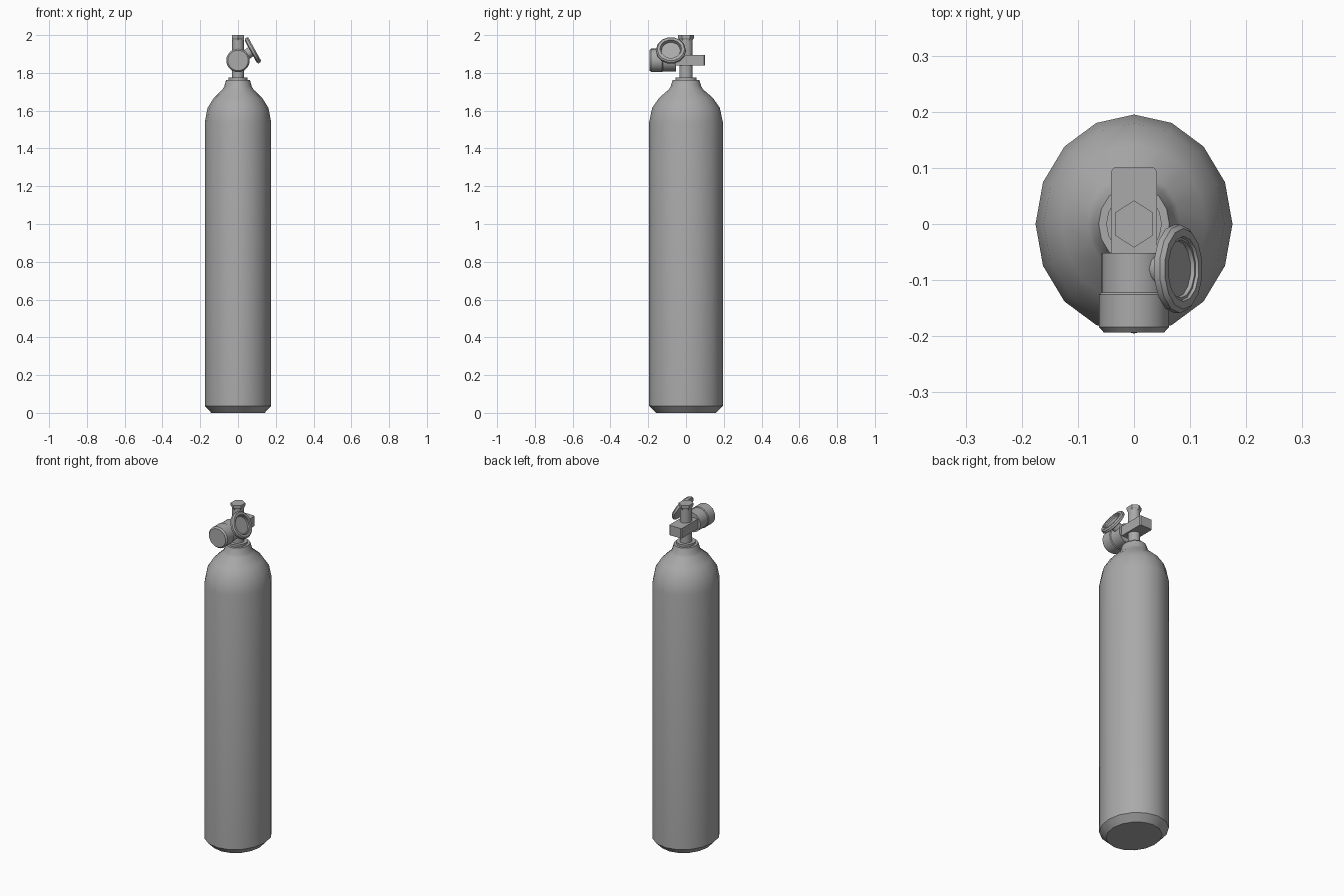
import bpy, math
from mathutils import Vector, Matrix

default = bpy.data.objects.get("Cube")
if default:
    bpy.data.objects.remove(default)

metal = bpy.data.materials.new("grey metal")
metal.use_nodes = True
GREY = (0.4, 0.4, 0.4, 1)
metal.diffuse_color = GREY
metal.node_tree.nodes["Principled BSDF"].inputs["Base Color"].default_value = GREY

SQUASH = 0.9  # the whole set is slightly narrower across x


def finish(name, verts, faces, angle=35):
    mesh = bpy.data.meshes.new(name)
    mesh.from_pydata(verts, [], faces)
    mesh.materials.append(metal)
    obj = bpy.data.objects.new(name, mesh)
    bpy.context.collection.objects.link(obj)
    bpy.ops.object.select_all(action='DESELECT')
    obj.select_set(True)
    bpy.context.view_layer.objects.active = obj
    bpy.ops.object.shade_smooth_by_angle(angle=math.radians(angle))
    return obj


def lathe(name, profile, sides, origin=(0, 0, 0), axis=(0, 0, 1), turn=0, squash=SQUASH, angle=35):
    """Spin (radius, height) pairs around an axis, with both ends capped."""
    place = Vector((0, 0, 1)).rotation_difference(Vector(axis)).to_matrix()
    verts = []
    for r, h in profile:
        for i in range(sides):
            a = turn + math.tau * i / sides
            p = place @ Vector((r * math.cos(a), r * math.sin(a), h))
            p.x *= squash
            verts.append(p + Vector(origin))
    faces = [tuple(reversed(range(sides)))]
    for k in range(len(profile) - 1):
        for i in range(sides):
            j = (i + 1) % sides
            faces.append((k * sides + i, k * sides + j, (k + 1) * sides + j, (k + 1) * sides + i))
    last = (len(profile) - 1) * sides
    faces.append(tuple(range(last, last + sides)))
    return finish(name, verts, faces, angle)


# Cylinder with chamfered foot, domed shoulder and neck
lathe("tank", [(0.157, 0), (0.195, 0.037), (0.195, 1.54), (0.179, 1.615), (0.142, 1.668),
               (0.091, 1.712), (0.081, 1.728), (0.070, 1.763)], 16)
lathe("neck_ring", [(0.055, 1.755), (0.055, 1.776)], 16)

# Valve stem with a six-sided nut on top
lathe("valve_stem", [(0.035, 1.77), (0.035, 1.978)], 16)
lathe("top_nut", [(0.034, 1.97), (0.042, 1.985), (0.042, 2.0)], 6, turn=math.pi / 2, angle=20)

# Valve block with its rear corners trimmed
outline = [(-0.041, -0.06), (0.041, -0.06), (0.041, 0.094), (0.035, 0.101), (-0.035, 0.101), (-0.041, 0.094)]
n = len(outline)
block_verts = [(x, y, z) for z in (1.838, 1.896) for x, y in outline]
block_faces = [tuple(reversed(range(n))), tuple(range(n, 2 * n))]
block_faces += [(i, (i + 1) % n, n + (i + 1) % n, n + i) for i in range(n)]
finish("valve_block", block_verts, block_faces, 20)

# Regulator barrel facing forward
CENTRE = (0, 0, 1.866)
lathe("regulator", [(0.058, 0.052), (0.058, 0.122), (0.062, 0.126), (0.062, 0.184), (0.054, 0.193)],
      24, CENTRE, (0, -1, 0), squash=1)

# Tilted pressure gauge on a short stub, with a stepped recessed dial
tilt = Vector((0.85, 0, 0.52)).normalized()
hub = (0, -0.08, 1.866)
lathe("gauge_stub", [(0.028, 0.02), (0.028, 0.1)], 12, hub, tilt)
lathe("gauge", [(0.066, 0.088), (0.079, 0.094), (0.079, 0.107), (0.072, 0.115), (0.058, 0.115),
                (0.056, 0.109), (0.052, 0.109), (0.050, 0.101)], 14, hub, tilt, turn=math.pi / 14)
